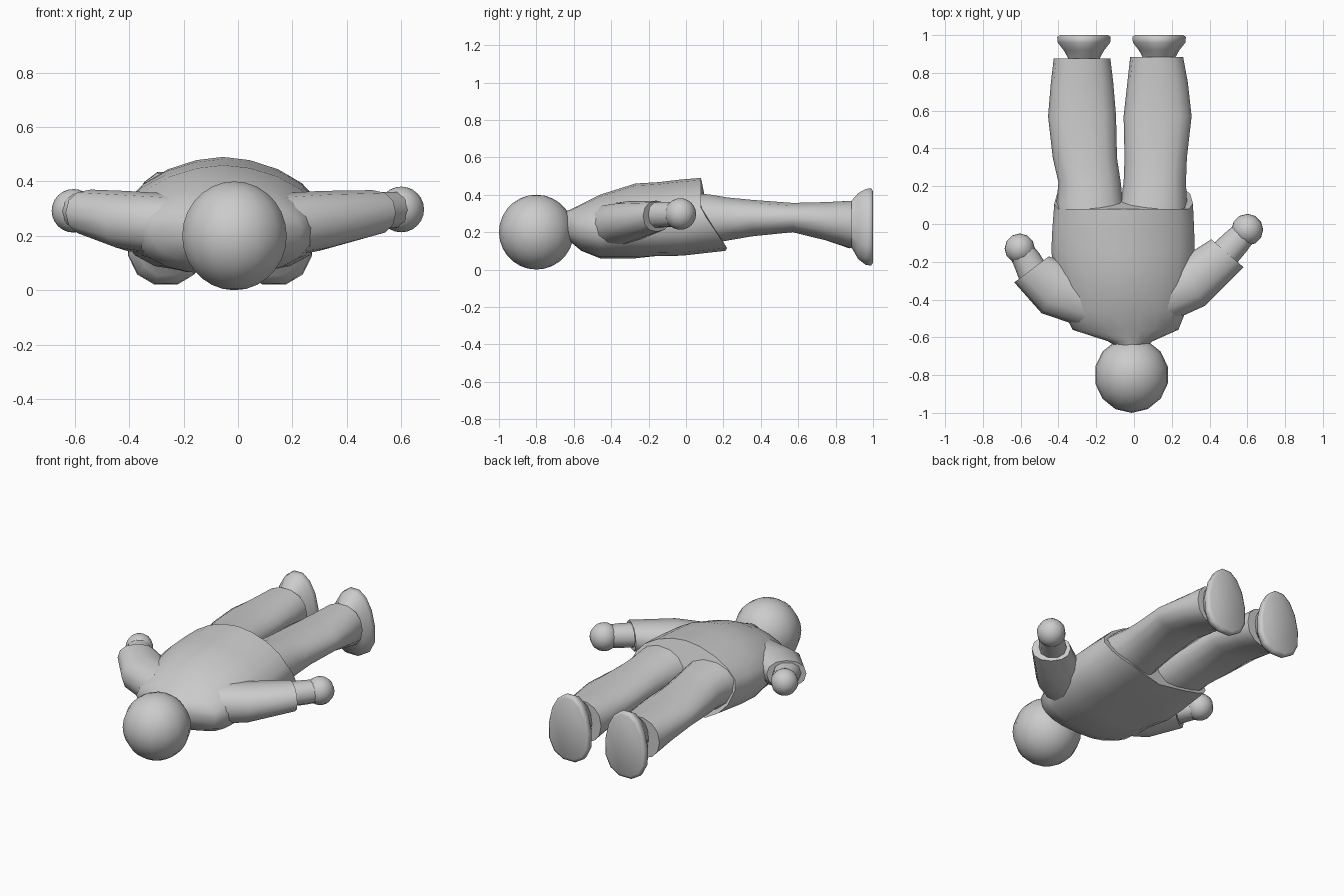
import bpy, bmesh
from math import sin, cos, pi, radians
from mathutils import Vector


def finish(bm, name, angle):
    bmesh.ops.recalc_face_normals(bm, faces=bm.faces)
    me = bpy.data.meshes.new(name)
    bm.to_mesh(me)
    bm.free()
    ob = bpy.data.objects.new(name, me)
    bpy.context.collection.objects.link(ob)
    bpy.ops.object.select_all(action='DESELECT')
    ob.select_set(True)
    bpy.context.view_layer.objects.active = ob
    bpy.ops.object.shade_smooth_by_angle(angle=radians(angle))
    return ob


def loft(name, rings, n=14, top=0.9, low=0.9, angle=45, shape=None):
    """rings: (x, y, z, half width, half height, yaw in degrees)"""
    bm = bmesh.new()
    loops = []
    for i, (x, y, z, w, h, yaw) in enumerate(rings):
        u = Vector((cos(radians(yaw)), sin(radians(yaw)), 0))
        loop = []
        for k in range(n):
            a = 2 * pi * k / n
            c, s = cos(a), sin(a)
            e = top if s > 0 else low
            c = abs(c) ** e * (1 if c >= 0 else -1)
            s = abs(s) ** e * (1 if s >= 0 else -1)
            p = Vector((x, y, z)) + u * (w * c) + Vector((0, 0, h * s))
            if shape:
                p = shape(i, p)
            loop.append(bm.verts.new(p))
        loops.append(loop)
    for a, b in zip(loops, loops[1:]):
        for k in range(n):
            m = (k + 1) % n
            bm.faces.new((a[k], a[m], b[m], b[k]))
    bm.faces.new(loops[0])
    bm.faces.new(loops[-1])
    return finish(bm, name, angle)


def ball(name, centre, r, seg=12, scale=(1, 1, 1)):
    bm = bmesh.new()
    bmesh.ops.create_uvsphere(bm, u_segments=seg, v_segments=seg, radius=r)
    for v in bm.verts:
        v.co = Vector(centre) + Vector([a * b for a, b in zip(v.co, scale)])
    return finish(bm, name, 60)


# head
ball("head", (-0.013, -0.80, 0.20), 0.2, 14, (0.985, 1, 1))

# shirt body, with two lower flaps hanging further towards the feet
def hem(i, p):
    middle = max(0.0, 1 - abs(p.x + 0.055) / 0.2)
    if p.z < 0.15 and i > 4:
        p.z += 0.03 * middle
    if i == 7:
        low = max(0.0, (0.32 - p.z) / 0.26)
        p.y += 0.16 * low * (1 - 0.45 * middle)
        p.z += 0.025 * low
    return p


loft("shirt", [
    (-0.015, -0.66, 0.235, 0.06, 0.07, 0),
    (-0.02, -0.62, 0.235, 0.12, 0.085, 0),
    (-0.045, -0.56, 0.225, 0.28, 0.125, 0),
    (-0.05, -0.46, 0.23, 0.325, 0.17, 0),
    (-0.052, -0.27, 0.26, 0.36, 0.20, 0),
    (-0.058, -0.15, 0.262, 0.38, 0.205, 0),
    (-0.057, -0.02, 0.27, 0.375, 0.212, 0),
    (-0.055, 0.08, 0.275, 0.367, 0.215, 0),
], n=20, top=1.12, low=0.8, shape=hem)

# sleeves
loft("right_sleeve", [
    (0.14, -0.39, 0.235, 0.14, 0.12, -78),
    (0.30, -0.315, 0.255, 0.14, 0.11, -58),
    (0.495, -0.155, 0.285, 0.113, 0.083, -41),
], n=12)
loft("left_sleeve", [
    (-0.24, -0.40, 0.235, 0.15, 0.12, 78),
    (-0.41, -0.345, 0.255, 0.15, 0.11, 58),
    (-0.542, -0.24, 0.285, 0.115, 0.085, 37),
], n=12)

# hands with short wrists
loft("right_wrist", [(0.44, -0.20, 0.29, 0.085, 0.07, -41),
                     (0.54, -0.095, 0.295, 0.075, 0.07, -41),
                     (0.60, -0.03, 0.297, 0.065, 0.065, -41)], n=10)
ball("right_hand", (0.60, -0.03, 0.297), 0.084)
loft("left_wrist", [(-0.53, -0.27, 0.288, 0.085, 0.07, 37),
                    (-0.568, -0.19, 0.29, 0.075, 0.068, 30),
                    (-0.605, -0.13, 0.292, 0.065, 0.065, 30)], n=10)
ball("left_hand", (-0.605, -0.13, 0.292), 0.08)

# trouser legs
loft("left_leg", [
    (-0.22, 0.0, 0.275, 0.19, 0.14, 0),
    (-0.235, 0.12, 0.27, 0.175, 0.135, 0),
    (-0.235, 0.22, 0.27, 0.165, 0.118, 0),
    (-0.26, 0.35, 0.275, 0.17, 0.10, 0),
    (-0.275, 0.57, 0.278, 0.18, 0.08, 0),
    (-0.275, 0.75, 0.258, 0.165, 0.105, 0),
    (-0.275, 0.875, 0.24, 0.15, 0.13, 0),
])
loft("right_leg", [
    (0.09, 0.0, 0.275, 0.19, 0.14, 0),
    (0.105, 0.12, 0.27, 0.175, 0.135, 0),
    (0.11, 0.22, 0.27, 0.165, 0.118, 0),
    (0.115, 0.35, 0.275, 0.165, 0.10, 0),
    (0.125, 0.57, 0.278, 0.18, 0.08, 0),
    (0.125, 0.75, 0.258, 0.16, 0.105, 0),
    (0.12, 0.885, 0.24, 0.14, 0.13, 0),
])


# feet with flat soles, wider towards the lower toe end
def toe(i, p):
    if i > 1:
        for cx in (-0.265, 0.133):
            if abs(p.x - cx) < 0.18:
                p.x = cx + (p.x - cx) * (1 - 0.8 * (p.z - 0.2))
                break
    return p


for name, x in (("left_foot", -0.265), ("right_foot", 0.133)):
    loft(name, [
        (x, 0.83, 0.25, 0.075, 0.09, 0),
        (x, 0.88, 0.245, 0.085, 0.12, 0),
        (x, 0.92, 0.232, 0.11, 0.18, 0),
        (x, 0.96, 0.228, 0.142, 0.207, 0),
        (x, 0.99, 0.228, 0.145, 0.212, 0),
        (x, 1.0, 0.228, 0.13, 0.195, 0),
    ], angle=95, shape=toe)
